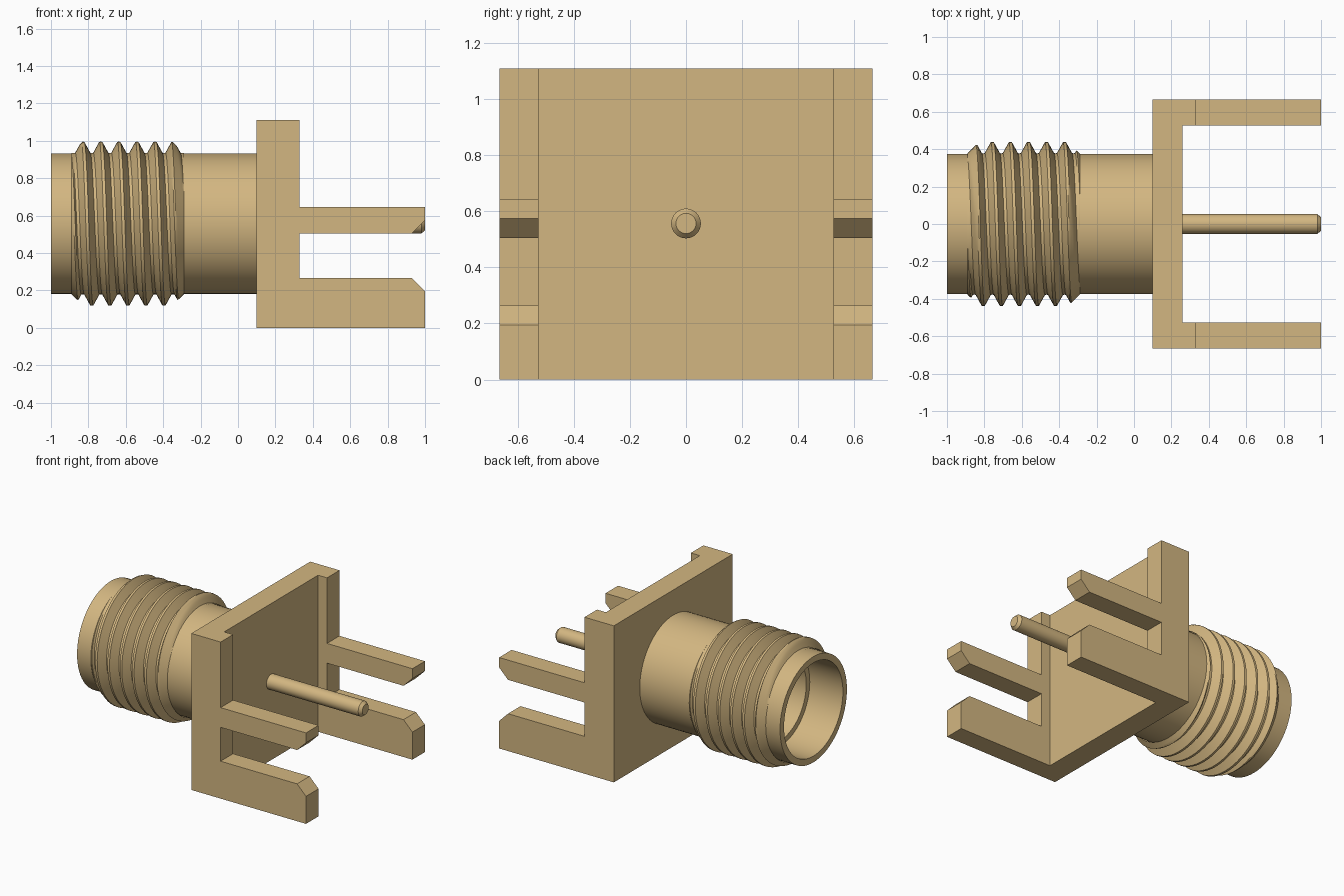
import bpy, bmesh, math

cube = bpy.data.objects.get("Cube")
if cube:
    bpy.data.objects.remove(cube, do_unlink=True)

AXIS_Z = 0.557      # height of the barrel and pin axis
SEG = 72

brass = bpy.data.materials.new("brass")
brass.use_nodes = True
colour = (0.65, 0.47, 0.22, 1)
brass.diffuse_color = colour
brass.node_tree.nodes["Principled BSDF"].inputs["Base Color"].default_value = colour


def finish(name, bm, smooth=False):
    """Turn a bmesh into a brass object."""
    bmesh.ops.remove_doubles(bm, verts=bm.verts, dist=1e-5)
    bmesh.ops.recalc_face_normals(bm, faces=bm.faces)
    mesh = bpy.data.meshes.new(name)
    bm.to_mesh(mesh)
    bm.free()
    mesh.materials.append(brass)
    obj = bpy.data.objects.new(name, mesh)
    bpy.context.collection.objects.link(obj)
    bpy.ops.object.select_all(action='DESELECT')
    obj.select_set(True)
    bpy.context.view_layer.objects.active = obj
    if smooth:
        bpy.ops.object.shade_smooth_by_angle(angle=math.radians(30))
    return obj


def on_axis(x, r, a):
    """Point at radius r round the x axis; a runs from the top towards the front."""
    return (x, -r * math.sin(a), AXIS_Z + r * math.cos(a))


def lathe(name, profile):
    """Spin (x, radius) points round the connector axis."""
    bm = bmesh.new()
    rings = [[bm.verts.new(on_axis(x, r, 2 * math.pi * i / SEG)) for i in range(SEG)]
             if r > 0 else [bm.verts.new((x, 0, AXIS_Z))] * SEG for x, r in profile]
    for p, q in zip(rings, rings[1:]):
        for i in range(SEG):
            j = (i + 1) % SEG
            bm.faces.new(list(dict.fromkeys((p[i], p[j], q[j], q[i]))))
    return finish(name, bm, True)


def prism(name, outline, half_width):
    """Extrude an (x, z) outline symmetrically along y."""
    bm = bmesh.new()
    face = bm.faces.new([bm.verts.new((x, -half_width, z)) for x, z in outline])
    side = bmesh.ops.extrude_face_region(bm, geom=[face])["geom"]
    bmesh.ops.translate(bm, vec=(0, 2 * half_width, 0),
                        verts=[v for v in side if isinstance(v, bmesh.types.BMVert)])
    return finish(name, bm)


# Mounting bracket: full-width side profile, hollowed between the two sides
bracket = prism("mounting_bracket", [
    (0.10, 0), (1.0, 0), (1.0, 0.195), (0.93, 0.265), (0.33, 0.265),
    (0.33, 0.505), (0.93, 0.505), (1.0, 0.575), (1.0, 0.645),
    (0.33, 0.645), (0.33, 1.11), (0.10, 1.11)], 0.666)
cutter = prism("bracket_cutter", [(0.26, -0.2), (1.2, -0.2), (1.2, 1.3), (0.26, 1.3)], 0.526)
cutter.hide_render = True
cut = bracket.modifiers.new("hollow", 'BOOLEAN')
cut.operation, cut.solver, cut.object = 'DIFFERENCE', 'EXACT', cutter
bpy.context.view_layer.objects.active = bracket
bpy.ops.object.modifier_apply(modifier=cut.name)
bpy.data.objects.remove(cutter, do_unlink=True)

# Hollow barrel with a stepped bore
lathe("barrel", [(0.10, 0.375), (-1.0, 0.375), (-1.0, 0.33), (-0.74, 0.33),
                 (-0.74, 0.29), (-0.35, 0.29), (-0.35, 0)])

# Centre pin with a chamfered tip
lathe("centre_pin", [(0.25, 0.053), (0.98, 0.053), (1.0, 0.036), (1.0, 0)])

# Helical thread sleeve, tapered at both ends
START, END, PITCH, ROOT, CREST = -0.89, -0.29, 0.0965, 0.378, 0.438
STEPS = 12


def thread_radius(phase):
    d = abs((phase + 0.5) % 1 - 0.5)              # distance from the crest, in pitches
    return ROOT + (CREST - ROOT) * min(1, max(0, (0.42 - d) / 0.34))


bm = bmesh.new()
columns = []
for i in range(SEG + 1):
    turn = i / SEG
    column = []
    for k in range(-3 * STEPS, 8 * STEPS + 1):
        x = min(END, max(START, -0.83 + PITCH * (k / STEPS + turn)))
        phase = (x + 0.83) / PITCH - turn
        taper = ROOT + min(x - START, END - x)
        column.append(bm.verts.new(on_axis(x, min(thread_radius(phase), taper), 2 * math.pi * turn)))
    columns.append(column)
for p, q in zip(columns, columns[1:]):
    for k in range(len(p) - 1):
        corners = (p[k], p[k + 1], q[k + 1], q[k])
        if max(v.co.x for v in corners) - min(v.co.x for v in corners) > 1e-6:
            bm.faces.new(corners)
loose = [v for v in bm.verts if not v.link_faces]
bmesh.ops.delete(bm, geom=loose, context='VERTS')
finish("thread", bm, True)
